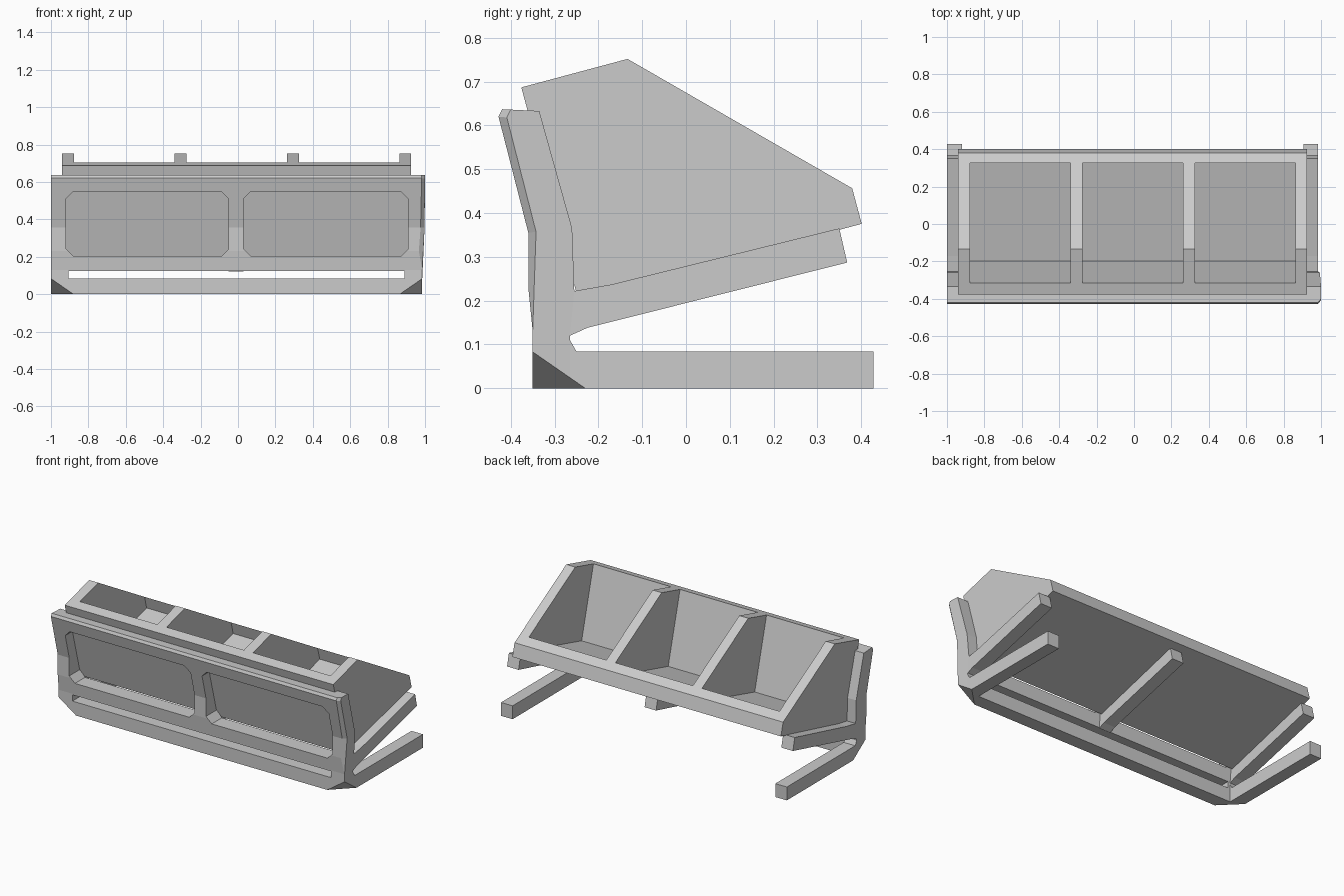
import bpy, bmesh, math
from mathutils import Vector

if "Cube" in bpy.data.objects:
    bpy.data.objects.remove(bpy.data.objects["Cube"])


def prism(name, pts, a, b, axis='x'):
    """Extrude a profile: (y, z) points along x, or (x, z) points along y."""
    bm = bmesh.new()
    place = (lambda p, t: (t, p[0], p[1])) if axis == 'x' else (lambda p, t: (p[0], t, p[1]))
    lo = [bm.verts.new(place(p, a)) for p in pts]
    hi = [bm.verts.new(place(p, b)) for p in pts]
    bm.faces.new(lo)
    bm.faces.new(hi[::-1])
    n = len(pts)
    for i in range(n):
        j = (i + 1) % n
        bm.faces.new((lo[i], hi[i], hi[j], lo[j]))
    bmesh.ops.recalc_face_normals(bm, faces=bm.faces)
    me = bpy.data.meshes.new(name)
    bm.to_mesh(me)
    bm.free()
    ob = bpy.data.objects.new(name, me)
    bpy.context.collection.objects.link(ob)
    return ob


def cut(ob, cutter):
    cutter.hide_render = True
    m = ob.modifiers.new("cut", 'BOOLEAN')
    m.operation, m.solver, m.object = 'DIFFERENCE', 'EXACT', cutter
    bpy.context.view_layer.objects.active = ob
    bpy.ops.object.modifier_apply(modifier=m.name)
    bpy.data.objects.remove(cutter, do_unlink=True)


def clip_corner(ob, side):
    """Slice off the bottom front corner on the given side."""
    x = -1.0 if side < 0 else 0.985
    bm = bmesh.new()
    bm.from_mesh(ob.data)
    no = Vector((side / 0.12, -1 / 0.12, -1 / 0.083))
    r = bmesh.ops.bisect_plane(bm, geom=bm.verts[:] + bm.edges[:] + bm.faces[:], dist=1e-5,
                               plane_co=(x, -0.35, 0.083), plane_no=no, clear_outer=True)
    edges = [e for e in r['geom_cut'] if isinstance(e, bmesh.types.BMEdge)]
    bmesh.ops.holes_fill(bm, edges=edges, sides=0)
    bmesh.ops.recalc_face_normals(bm, faces=bm.faces)
    bm.to_mesh(ob.data)
    bm.free()


def octagon(x0, x1, z0, z1, c):
    return [(x0 + c, z0), (x1 - c, z0), (x1, z0 + c), (x1, z1 - c),
            (x1 - c, z1), (x0 + c, z1), (x0, z1 - c), (x0, z0 + c)]


# Front frame: bent plate with two windows and a slot
frame = prism("front_frame", [
    (-0.35, 0), (-0.35, 0.13), (-0.36, 0.23), (-0.36, 0.355), (-0.428, 0.62), (-0.42, 0.637),
    (-0.335, 0.633), (-0.26, 0.365), (-0.255, 0.222), (-0.265, 0.12), (-0.265, 0)], -1.0, 0.985)
bm = bmesh.new()
bm.from_mesh(frame.data)
for v in bm.verts:  # right post leans slightly outward
    if v.co.x > 0.9 and v.co.z > 0.3:
        v.co.x = 1.0 if v.co.z > 0.5 else 0.994
edge = [e for e in bm.edges if all(v.co.x > 0.9 and v.co.y < -0.355 for v in e.verts)]
bmesh.ops.bevel(bm, geom=edge, offset=0.018, segments=1, affect='EDGES')
bm.to_mesh(frame.data)
bm.free()
for x0, x1 in ((-0.92, -0.05), (0.03, 0.91)):
    cut(frame, prism("window_cutter", octagon(x0, x1, 0.204, 0.548, 0.038), -0.6, 0, 'y'))
cut(frame, prism("slot_cutter", [(-0.905, 0.084), (0.89, 0.084), (0.89, 0.124), (-0.905, 0.124)],
                 -0.6, 0, 'y'))
for s in (-1, 1):
    clip_corner(frame, s)

# Floor feet
for s, name, x0, x1 in ((-1, "left_foot", -1.0, -0.92), (1, "right_foot", 0.905, 0.985)):
    foot = prism(name, [(-0.265, 0), (0.428, 0), (0.428, 0.084), (-0.25, 0.084), (-0.265, 0.11)], x0, x1)
    clip_corner(foot, s)

# Tilted arms carrying the bin
for name, x0, x1 in (("left_arm", -1.0, -0.92), ("middle_arm", -0.05, 0.03), ("right_arm", 0.905, 0.985)):
    prism(name, [(-0.265, 0.12), (-0.225, 0.138), (0.368, 0.287), (0.35, 0.365),
                 (-0.17, 0.237), (-0.255, 0.222)], x0, x1)

# Tilted bin with three compartments, drawn in its own slope coordinates
C, S = math.cos(math.radians(15)), math.sin(math.radians(15))


def tilt(pts):
    return [(-0.246 + u * C - v * S, 0.202 + u * S + v * C) for u, v in pts]


bin_box = prism("display_bin", tilt([(0, 0), (0.67, 0), (0.67, 0.084), (0.251, 0.502), (0, 0.502)]),
                -0.94, 0.925)
for i in range(3):
    x0 = -0.877 + 0.601 * i
    cut(bin_box, prism("compartment_cutter", tilt([(0.063, 0.048), (0.626, 0.048), (0.626, 0.7), (0.063, 0.7)]),
                       x0, x0 + 0.538))
